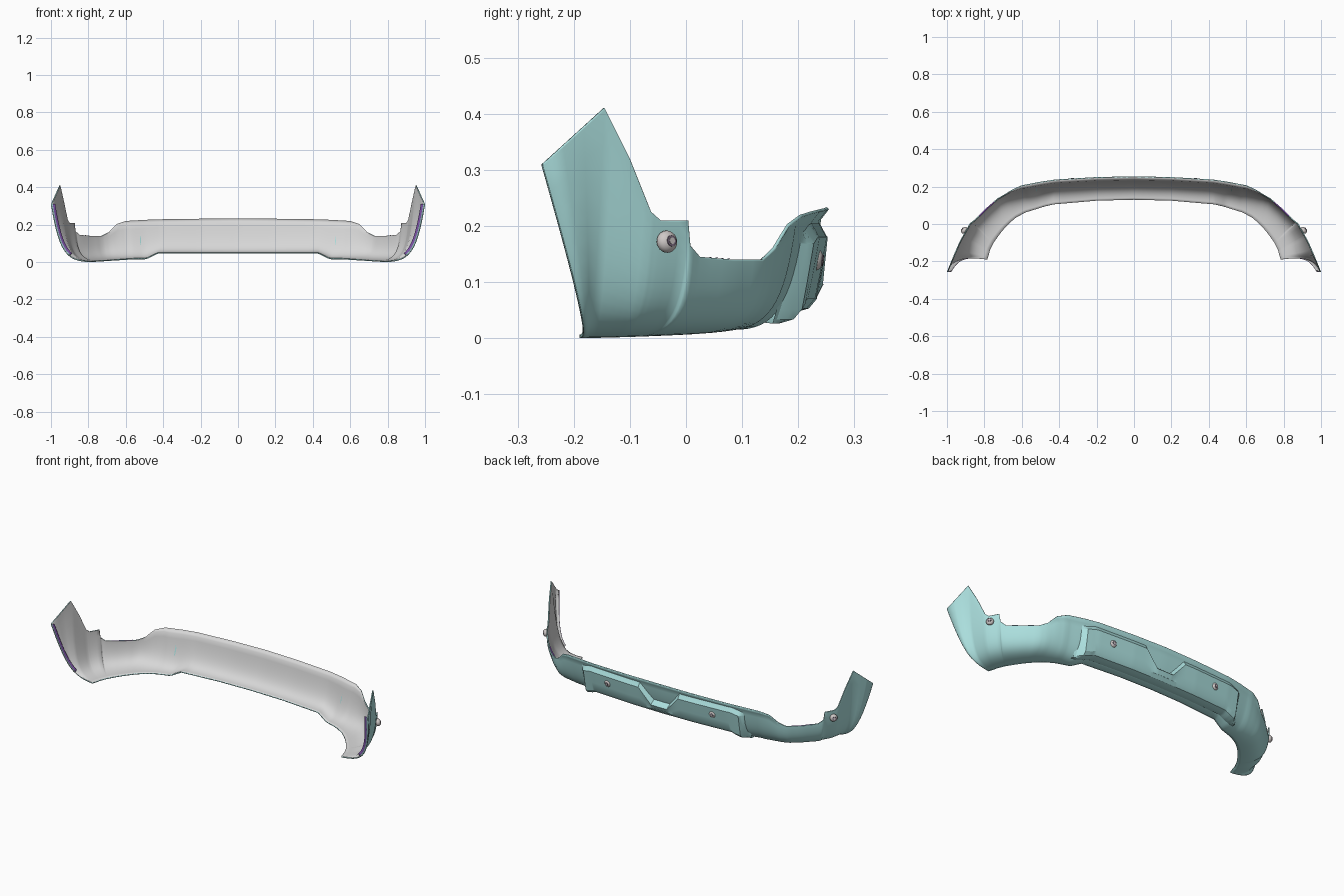
import bpy
import math
from mathutils import Vector

cube = bpy.data.objects.get("Cube")
if cube:
    bpy.data.objects.remove(cube, do_unlink=True)


def material(name, colour):
    mat = bpy.data.materials.new(name)
    mat.use_nodes = True
    mat.diffuse_color = (*colour, 1)
    shader = mat.node_tree.nodes["Principled BSDF"]
    shader.inputs["Base Color"].default_value = (*colour, 1)
    return mat


teal = material("teal paint", (0.41, 0.74, 0.73))
grey = material("inner grey", (0.68, 0.68, 0.68))
purple = material("purple edge", (0.24, 0.1, 0.45))
pale = material("sensor pale grey", (0.62, 0.58, 0.57))
dark = material("sensor dark ring", (0.2, 0.15, 0.22))


def lerp(a, b, t):
    return a + (b - a) * t


def ramp(value, start, end):
    """Goes from 0 at start to 1 at end."""
    return min(1, max(0, (value - start) / (end - start)))


def smooth(obj, angle):
    bpy.ops.object.select_all(action='DESELECT')
    obj.select_set(True)
    bpy.context.view_layer.objects.active = obj
    bpy.ops.object.shade_smooth_by_angle(angle=math.radians(angle))


def sheet(name, columns, materials, angle=50):
    """Skins a grid of points, one column per station."""
    rows = len(columns[0])
    points = [p for column in columns for p in column]
    faces = []
    for i in range(len(columns) - 1):
        for j in range(rows - 1):
            a, b = i * rows + j, (i + 1) * rows + j
            faces.append((a, a + 1, b + 1, b))
    mesh = bpy.data.meshes.new(name)
    mesh.from_pydata(points, [], faces)
    obj = bpy.data.objects.new(name, mesh)
    bpy.context.collection.objects.link(obj)
    for mat in materials:
        mesh.materials.append(mat)
    smooth(obj, angle)
    return obj


def line_inside(obj, thickness, offset):
    """Gives a sheet thickness, with a grey inner side."""
    wall = obj.modifiers.new("wall", 'SOLIDIFY')
    wall.thickness = thickness
    wall.offset = -1
    wall.material_offset = offset


def mirrored(columns):
    """Columns reflected in x, in reverse order so they still face out."""
    return [[Vector((-p.x, p.y, p.z)) for p in col]
            for col in reversed(columns)]


# Stations from the middle to the wheel arch: top edge x, y, z and lower edge x, y
STATIONS = [
    (0, .255, .23, 0, .13), (.2, .251, .228, .2, .125),
    (.42, .238, .225, .43, .105), (.5, .226, .222, .48, .093),
    (.6, .207, .216, .58, .062), (.65, .185, .2, .63, .035),
    (.69, .16, .16, .66, .01), (.73, .137, .14, .69, -.02),
    (.79, .085, .14, .715, -.05), (.85, .025, .145, .74, -.085),
    (.872, .008, .165, .75, -.1), (.878, .004, .21, .753, -.105),
    (.905, -.045, .21, .765, -.13), (.915, -.062, .225, .77, -.14),
    (.935, -.1, .32, .775, -.16), (.955, -.145, .41, .78, -.175),
    (1, -.255, .31, .785, -.19),
]


def base_height(x):
    """Lower edge: raised in the middle, stepping down to the corners."""
    return .045 - .03 * ramp(x, .43, .49) - .015 * ramp(x, .55, .785)


def section(station):
    """Curved wall from the lower edge, round the sill, to the top lip."""
    tx, ty, tz, bx, by = station
    z = base_height(bx)
    low = Vector((bx, by, z))
    top = Vector((tx, ty, tz))
    middle = 1 - ramp(tx, .58, .7)
    neck = top - Vector((0, .014 * middle, .003 + .015 * middle))
    corner = Vector((min(tx - tz * .06, .95),
                     max(ty - tz * .05 - .032 * middle, -.168), z))
    h1 = low.lerp(corner, .8)
    h2 = neck.lerp(corner, max(.75, 1 - .05 / (tz - z)))
    points = []
    for k in range(17):
        t = k / 16
        s = 1 - t
        points.append(low * s**3 + h1 * (3 * s * s * t)
                      + h2 * (3 * s * t * t) + neck * t**3)
    return points + [top]


# Bumper shell, painted outside and grey inside
half = []
for first, second in zip(STATIONS, STATIONS[1:]):
    steps = 6 if first[0] < .6 else 3
    for k in range(steps):
        half.append(section([lerp(a, b, k / steps)
                             for a, b in zip(first, second)]))
arch_edge = section(STATIONS[-1])
half.append(arch_edge)
shell = sheet("bumper_shell", mirrored(half[1:]) + half, [teal, grey])
line_inside(shell, .006, 1)

# Folded wheel arch flanges: a painted fold, then a purple inner strip
edge = arch_edge[6:]
inward = []
for p, q in zip(arch_edge[5:], edge):
    run = q - p
    inward.append(Vector((-run.z, 0, run.x)).normalized())
flange = [[p + n * d + Vector((0, -.002, 0)) for p, n in zip(edge, inward)]
          for d in (0, .01, .023)]
for name, columns, strip in (("left_arch_flange", flange, 1),
                             ("right_arch_flange", mirrored(flange), 0)):
    obj = sheet(name, columns, [teal, purple, grey])
    for face in obj.data.polygons:
        face.material_index = face.index // (len(edge) - 1) == strip
    line_inside(obj, .002, 2)

# Purple edge along the low top of each corner
dip = [[col[-1] + Vector((0, 0, .001)), col[-1] + Vector((-.005, -.004, .001))]
       for col in half if .74 < col[-1].x < .84]
sheet("left_dip_edge", dip, [purple])
sheet("right_dip_edge", mirrored(dip), [purple])


def path_y(x):
    """Depth of the outer top edge at a given width."""
    for a, b in zip(STATIONS, STATIONS[1:]):
        if a[0] <= x <= b[0]:
            return lerp(a[1], b[1], (x - a[0]) / (b[0] - a[0]))


def buried(z):
    """Depth just behind the shell skin at a given height."""
    return -.015 - .3 * (.2 - z)


# Raised lower panel with a notch in the middle and walls at both ends
def panel_column(x):
    w = abs(x)
    notch = 1 - ramp(w, .05, .125)
    end = ramp(w, .49, .515)
    y = path_y(w)
    z = base_height(w) + .01 * ramp(w, .45, .49)
    rim = lerp(.184, .1, notch) - .012 * ramp(w, .44, .49)
    step = -.01 * notch
    profile = [(-.085, z + .003), (-.06, z + .001), (-.036, z + .008),
               (-.021, z + .026), (-.012 + step, lerp(z, rim, .5)),
               (step, rim - .004), (step - .003, rim),
               (buried(rim + .02), rim + .02)]
    return [(x, y + lerp(dy, min(dy, buried(pz)), end), pz)
            for dy, pz in profile]


sheet("lower_panel", [panel_column(i * .0125) for i in range(-42, 43)],
      [teal], 30)


# Parking sensors: a pale dome with a ringed face
def sensor(name, place, facing):
    direction = Vector(facing).normalized()
    turn = direction.to_track_quat('Z', 'Y').to_euler()
    bpy.ops.mesh.primitive_uv_sphere_add(segments=24, ring_count=12, radius=.02,
                                         location=place, rotation=turn)
    dome = bpy.context.object
    dome.name = name + "_dome"
    dome.scale.z = .75
    dome.data.materials.append(pale)
    smooth(dome, 60)
    for part, radius, out, mat in (("ring", .01, .0115, dark),
                                   ("face", .006, .0125, pale)):
        bpy.ops.mesh.primitive_cylinder_add(
            vertices=20, radius=radius, depth=.006, rotation=turn,
            location=Vector(place) + direction * out)
        disc = bpy.context.object
        disc.name = name + "_" + part
        disc.data.materials.append(mat)
        smooth(disc, 35)


for side, label in ((1, "left"), (-1, "right")):
    sensor(label + "_side_sensor", (side * .907, -.034, .172), (side, .8, .15))
    sensor(label + "_rear_sensor", (side * .33, .23, .14), (side * .1, 1, -.1))
